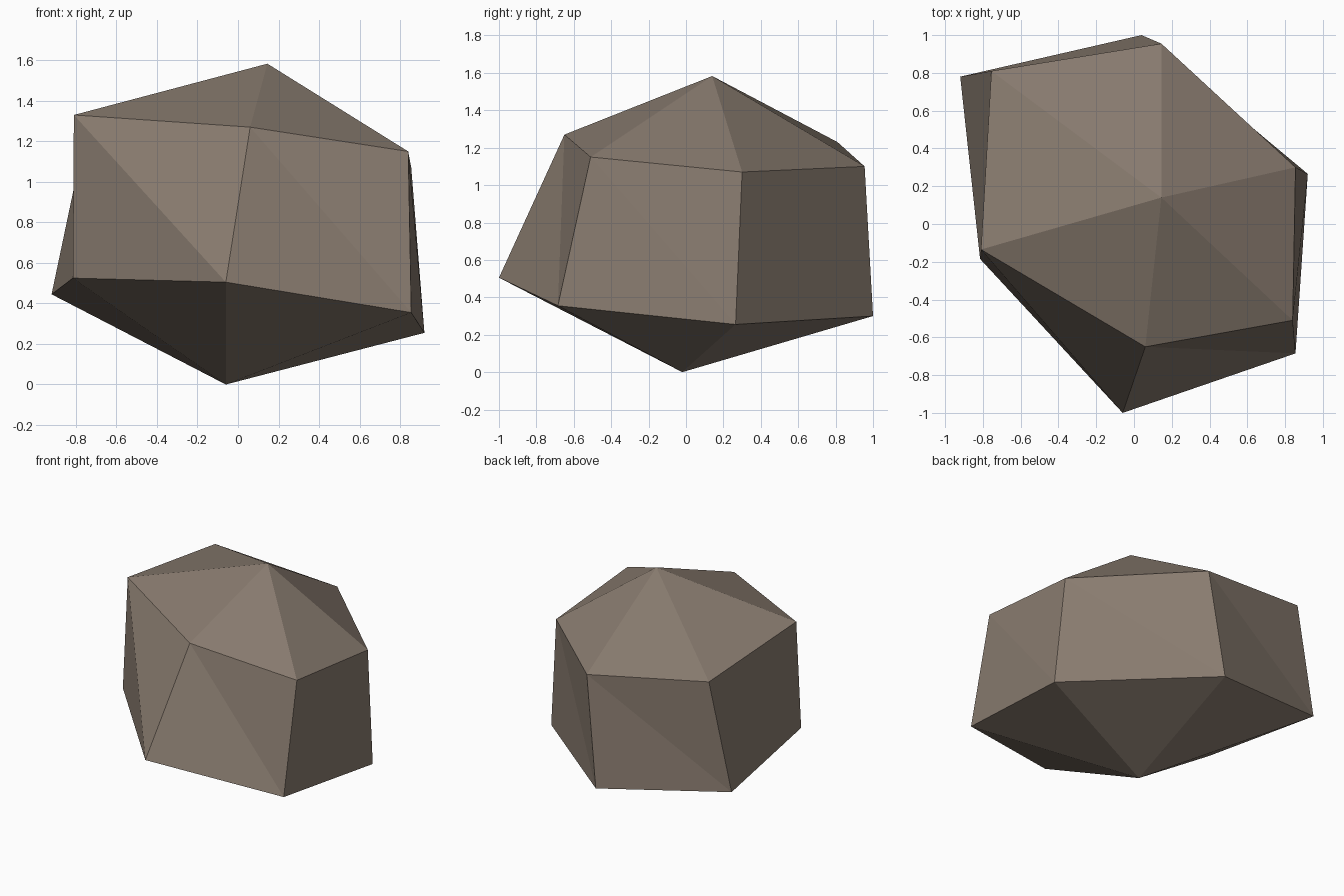
import bpy
import bmesh

cube = bpy.data.objects.get("Cube")
if cube:
    bpy.data.objects.remove(cube, do_unlink=True)

# Stone colour
stone = bpy.data.materials.new("warm_grey_stone")
stone.use_nodes = True
colour = (0.25, 0.20, 0.16, 1.0)
stone.diffuse_color = colour
shader = next(n for n in stone.node_tree.nodes if n.type == 'BSDF_PRINCIPLED')
shader.inputs["Base Color"].default_value = colour
shader.inputs["Roughness"].default_value = 0.9

# Six-sided boulder: shoulder ring, skirt ring and a point at each end
shoulder = [(0.06, -0.65, 1.27), (0.84, -0.51, 1.15), (0.855, 0.30, 1.07),
            (0.145, 0.955, 1.10), (-0.755, 0.81, 1.23), (-0.81, -0.135, 1.33)]
skirt = [(-0.06, -1.0, 0.505), (0.855, -0.685, 0.355), (0.92, 0.265, 0.255),
         (0.04, 1.0, 0.30), (-0.92, 0.78, 0.445), (-0.815, -0.185, 0.525)]

bm = bmesh.new()
upper = [bm.verts.new(p) for p in shoulder]
lower = [bm.verts.new(p) for p in skirt]
peak = bm.verts.new((0.145, 0.14, 1.583))
base = bm.verts.new((-0.06, -0.02, 0.0))

# Crown facet, two wall facets and underside facet for each side
for i in range(len(upper)):
    j = (i + 1) % len(upper)
    bm.faces.new((upper[i], upper[j], peak))
    bm.faces.new((upper[i], lower[i], lower[j]))
    bm.faces.new((upper[i], lower[j], upper[j]))
    bm.faces.new((lower[j], lower[i], base))
bmesh.ops.recalc_face_normals(bm, faces=bm.faces)

mesh = bpy.data.meshes.new("boulder")
bm.to_mesh(mesh)
bm.free()
mesh.materials.append(stone)
boulder = bpy.data.objects.new("boulder", mesh)
bpy.context.collection.objects.link(boulder)
